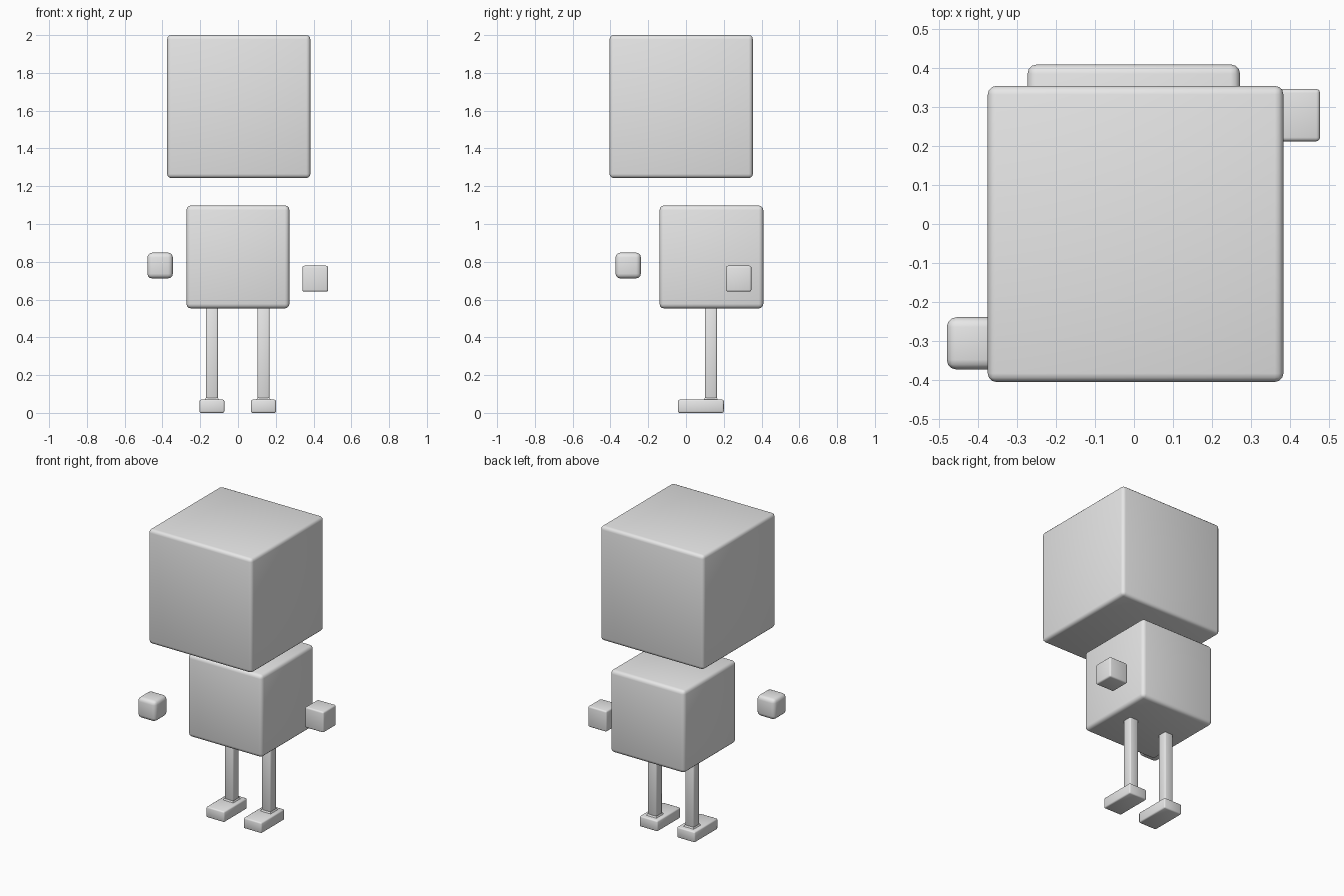
import bpy
import math

if "Cube" in bpy.data.objects:
    bpy.data.objects.remove(bpy.data.objects["Cube"])

grey = bpy.data.materials.new("light_grey")
grey.diffuse_color = (0.8, 0.8, 0.8, 1.0)
grey.use_nodes = True
grey.node_tree.nodes["Principled BSDF"].inputs["Base Color"].default_value = grey.diffuse_color


def rounded_box(name, lo, hi, radius, segments=3):
    """Box between two corners with softly rounded edges."""
    centre = [(a + b) / 2 for a, b in zip(lo, hi)]
    bpy.ops.mesh.primitive_cube_add(size=1, location=centre)
    ob = bpy.context.object
    ob.name = name
    ob.scale = [b - a for a, b in zip(lo, hi)]
    bpy.ops.object.transform_apply(location=False, rotation=False, scale=True)
    ob.data.materials.append(grey)
    bevel = ob.modifiers.new("rounding", 'BEVEL')
    bevel.width = radius
    bevel.segments = segments
    bpy.ops.object.shade_smooth()
    return ob


# Head and body
rounded_box("head", (-0.375, -0.405, 1.243), (0.383, 0.354, 2.0), 0.022)
rounded_box("body", (-0.273, -0.14, 0.553), (0.272, 0.409, 1.098), 0.024)

# Floating hands, one forward and one back
rounded_box("left_hand", (-0.48, -0.373, 0.712), (-0.345, -0.239, 0.848), 0.025)
rounded_box("right_hand", (0.341, 0.212, 0.642), (0.477, 0.346, 0.779), 0.01)

# Legs with a small flare where they meet the feet
for side, x in (("left", -0.138), ("right", 0.135)):
    rounded_box(side + "_leg", (x - 0.032, 0.1, 0.05), (x + 0.032, 0.164, 0.565), 0.008, 2)
    rounded_box(side + "_foot", (x - 0.066, -0.042, 0.0), (x + 0.066, 0.2, 0.07), 0.008, 2)
    bpy.ops.mesh.primitive_cone_add(
        vertices=4, radius1=0.038 * math.sqrt(2), radius2=0.031 * math.sqrt(2),
        depth=0.014, location=(x, 0.132, 0.075), rotation=(0, 0, math.pi / 4))
    flare = bpy.context.object
    flare.name = side + "_ankle"
    flare.data.materials.append(grey)
